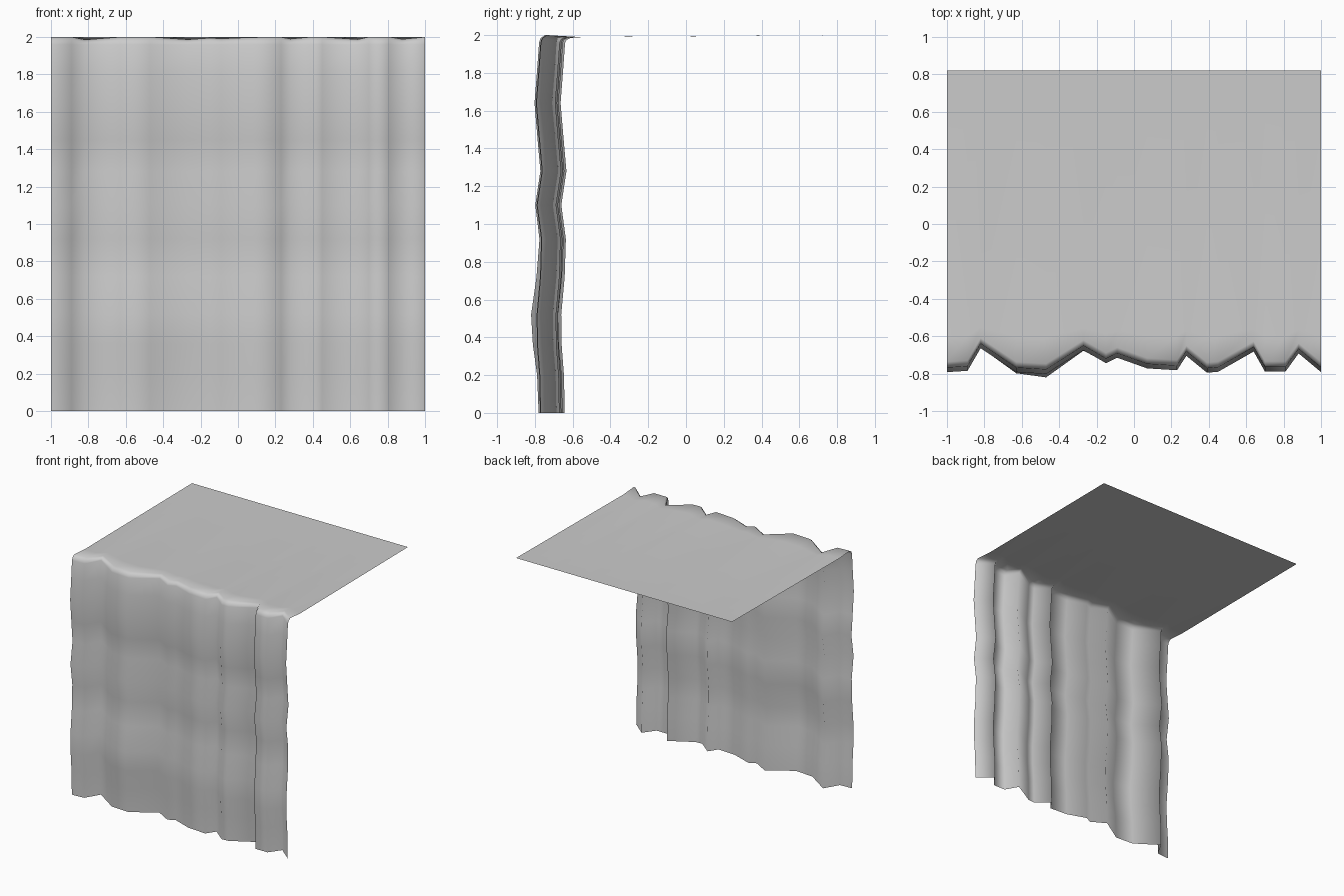
import bpy, bmesh, math

if "Cube" in bpy.data.objects:
    bpy.data.objects.remove(bpy.data.objects["Cube"])

# Fold outline of the hanging sheet seen from above (x, y)
FOLDS = [(-1, -.77), (-.89, -.763), (-.82, -.642), (-.63, -.77), (-.47, -.78),
         (-.27, -.653), (-.15, -.722), (-.09, -.693), (.07, -.75), (.23, -.76),
         (.28, -.683), (.39, -.773), (.45, -.768), (.64, -.66), (.70, -.767),
         (.81, -.767), (.88, -.67), (1, -.77)]
# Height and forward/back ripple of each row
RIPPLE = [(0, 0), (.2, -.004), (.36, -.016), (.52, -.018), (.72, 0), (.92, .006),
          (1.1, -.018), (1.28, .009), (1.45, -.006), (1.64, -.022), (1.82, -.008),
          (1.96, .002)]
BACK_Y = .82

bm = bmesh.new()
rows = []

# Hanging front, with a slight belly low on the left
for z, dy in RIPPLE:
    row = []
    for x, y in FOLDS:
        belly = .022 * math.exp(-((x + .47) / .18) ** 2 - ((z - .52) / .25) ** 2)
        row.append(bm.verts.new((x, y + dy - belly, z)))
    rows.append(row)

# Rounded lip
for t, h in ((.01, .6), (.033, 1)):
    row = []
    for x, y in FOLDS:
        top = 2 - .12 * max(0, y + .765)
        row.append(bm.verts.new((x, y + t, 1.96 + (top - 1.96) * h)))
    rows.append(row)

# Flat top: short blend, then one long span to the back edge
rows.append([bm.verts.new((x, y * .4 - .345 + .05, 1.988 + .012 * .1)) for x, y in FOLDS])
rows.append([bm.verts.new((x, BACK_Y, 2)) for x, y in FOLDS])

for a, b in zip(rows, rows[1:]):
    for i in range(len(FOLDS) - 1):
        bm.faces.new((a[i], a[i + 1], b[i + 1], b[i]))

mesh = bpy.data.meshes.new("draped_sheet")
bm.to_mesh(mesh)
bm.free()
sheet = bpy.data.objects.new("draped_sheet", mesh)
bpy.context.collection.objects.link(sheet)
mesh.polygons.foreach_set("use_smooth", [True] * len(mesh.polygons))
